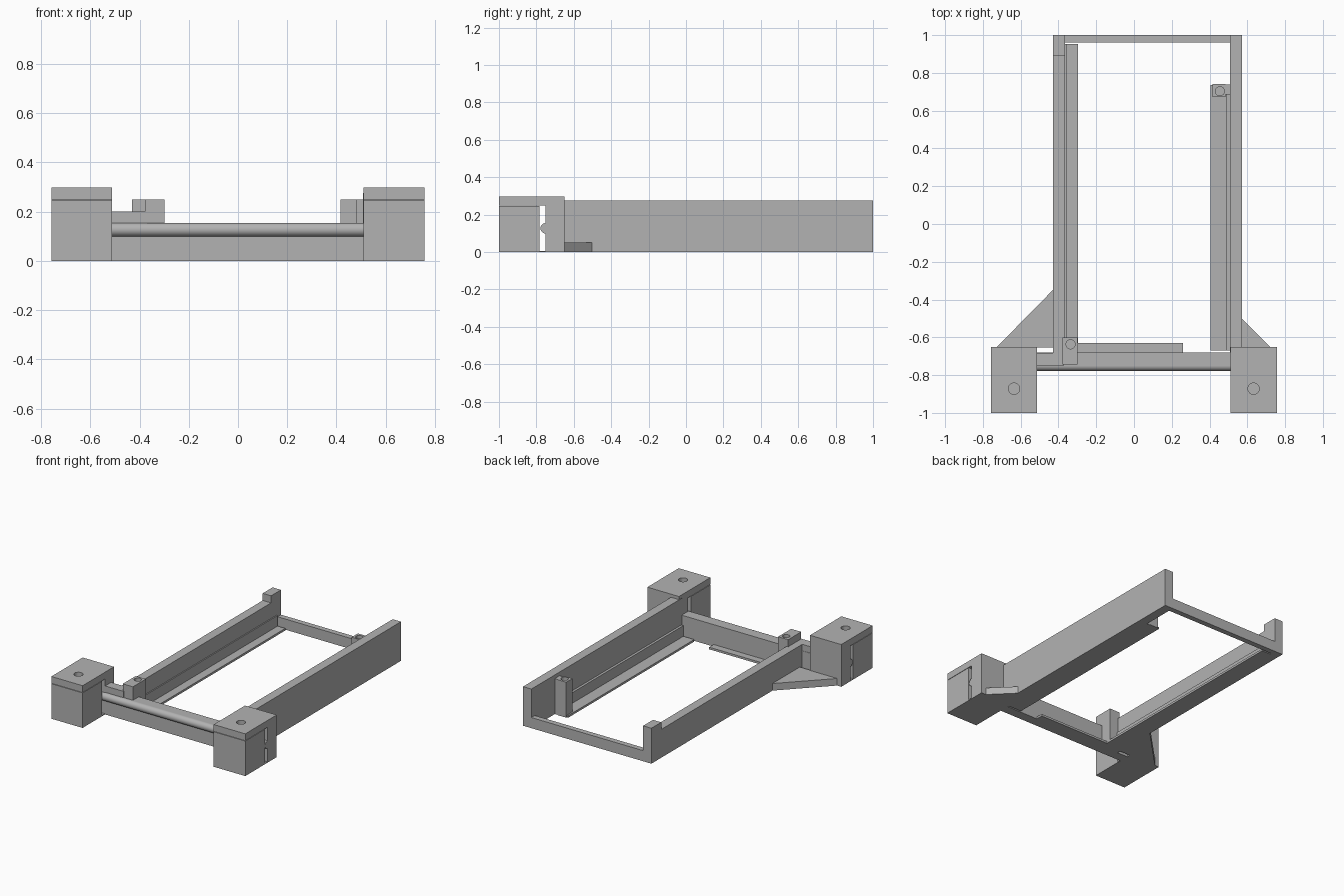
import bpy, bmesh, math
from mathutils import Matrix

cube = bpy.data.objects.get("Cube")
if cube:
    bpy.data.objects.remove(cube, do_unlink=True)

grey = bpy.data.materials.new("plain_grey")
grey.use_nodes = True
grey.diffuse_color = (0.45, 0.45, 0.45, 1)
grey.node_tree.nodes["Principled BSDF"].inputs["Base Color"].default_value = (0.45, 0.45, 0.45, 1)


def finish(name, bm):
    bmesh.ops.recalc_face_normals(bm, faces=bm.faces)
    mesh = bpy.data.meshes.new(name)
    bm.to_mesh(mesh)
    bm.free()
    mesh.materials.append(grey)
    obj = bpy.data.objects.new(name, mesh)
    bpy.context.collection.objects.link(obj)
    return obj


def prism(name, points, z0, z1):
    """Upright prism over a flat outline."""
    bm = bmesh.new()
    face = bm.faces.new([bm.verts.new((x, y, z0)) for x, y in points])
    top = bmesh.ops.extrude_face_region(bm, geom=[face])["geom"]
    verts = [v for v in top if isinstance(v, bmesh.types.BMVert)]
    bmesh.ops.translate(bm, verts=verts, vec=(0, 0, z1 - z0))
    return finish(name, bm)


def box(name, x0, x1, y0, y1, z0, z1):
    return prism(name, [(x0, y0), (x1, y0), (x1, y1), (x0, y1)], z0, z1)


def cylinder(name, radius, depth, matrix):
    bm = bmesh.new()
    bmesh.ops.create_cone(bm, cap_ends=True, segments=32, radius1=radius,
                          radius2=radius, depth=depth, matrix=matrix)
    return finish(name, bm)


def drill(obj, x, y, z, radius, depth):
    """Cut a blind hole downwards from height z."""
    cutter = cylinder(obj.name + "_cutter", radius, depth * 2, Matrix.Translation((x, y, z)))
    cutter.hide_render = True
    cutter.hide_set(True)
    mod = obj.modifiers.new("hole", "BOOLEAN")
    mod.operation = "DIFFERENCE"
    mod.solver = "EXACT"
    mod.object = cutter


# Slotted corner blocks with drilled lids
for side, x0, x1 in (("right", -0.757, -0.513), ("left", 0.51, 0.757)):
    box(side + "_block_front", x0, x1, -1, -0.782, 0, 0.247)
    box(side + "_block_rear", x0, x1, -0.752, -0.65, 0, 0.25)
    box(side + "_block_floor", x0, x1, -0.782, -0.752, 0, 0.006)
    lid = box(side + "_block_lid", x0, x1, -1, -0.65, 0.25, 0.298)
    drill(lid, (x0 + x1) / 2, -0.872, 0.298, 0.03, 0.06)

# Front bar with rounded nose, raised end and inner lip
box("front_bar", -0.515, 0.512, -0.75, -0.68, 0, 0.155)
box("front_bar_raised_end", -0.515, -0.37, -0.748, -0.682, 0.15, 0.2)
nose = cylinder("front_bar_nose", 0.028, 1.512,
                Matrix.Translation((0, -0.75, 0.127)) @ Matrix.Rotation(math.pi / 2, 4, "Y"))
bpy.context.view_layer.objects.active = nose
nose.select_set(True)
bpy.ops.object.shade_smooth_by_angle()
box("front_bar_lip", -0.31, 0.26, -0.69, -0.63, 0, 0.015)

# Side rails and back bar
box("low_rail", -0.43, -0.365, -0.745, 1, 0, 0.2)
box("low_rail_end_tab", -0.43, -0.365, 0.89, 1, 0.19, 0.25)
box("tall_rail", 0.507, 0.572, -0.68, 1, 0, 0.276)
box("back_bar", -0.43, 0.572, 0.962, 1, 0, 0.075)

# Ledges and thickened lower walls inside the rails
box("low_rail_ledge", -0.37, -0.297, -0.7, 0.952, 0, 0.015)
box("low_rail_step", -0.37, -0.357, -0.69, 0.952, 0, 0.09)
box("tall_rail_ledge", 0.405, 0.51, -0.67, 0.735, 0, 0.015)
box("tall_rail_step", 0.49, 0.51, -0.67, 0.735, 0, 0.09)

# Drilled mounting posts
front_post = box("front_post", -0.378, -0.299, -0.745, -0.6, 0, 0.25)
drill(front_post, -0.336, -0.637, 0.25, 0.024, 0.12)
back_post = box("back_post", 0.416, 0.484, 0.672, 0.742, 0, 0.25)
drill(back_post, 0.455, 0.703, 0.25, 0.024, 0.12)
box("back_post_web", 0.48, 0.51, 0.685, 0.738, 0, 0.25)

# Flat corner braces
prism("low_rail_brace", [(-0.73, -0.655), (-0.425, -0.655), (-0.425, -0.345)], 0, 0.05)
prism("tall_rail_brace", [(0.725, -0.655), (0.565, -0.655), (0.565, -0.495)], 0, 0.05)
